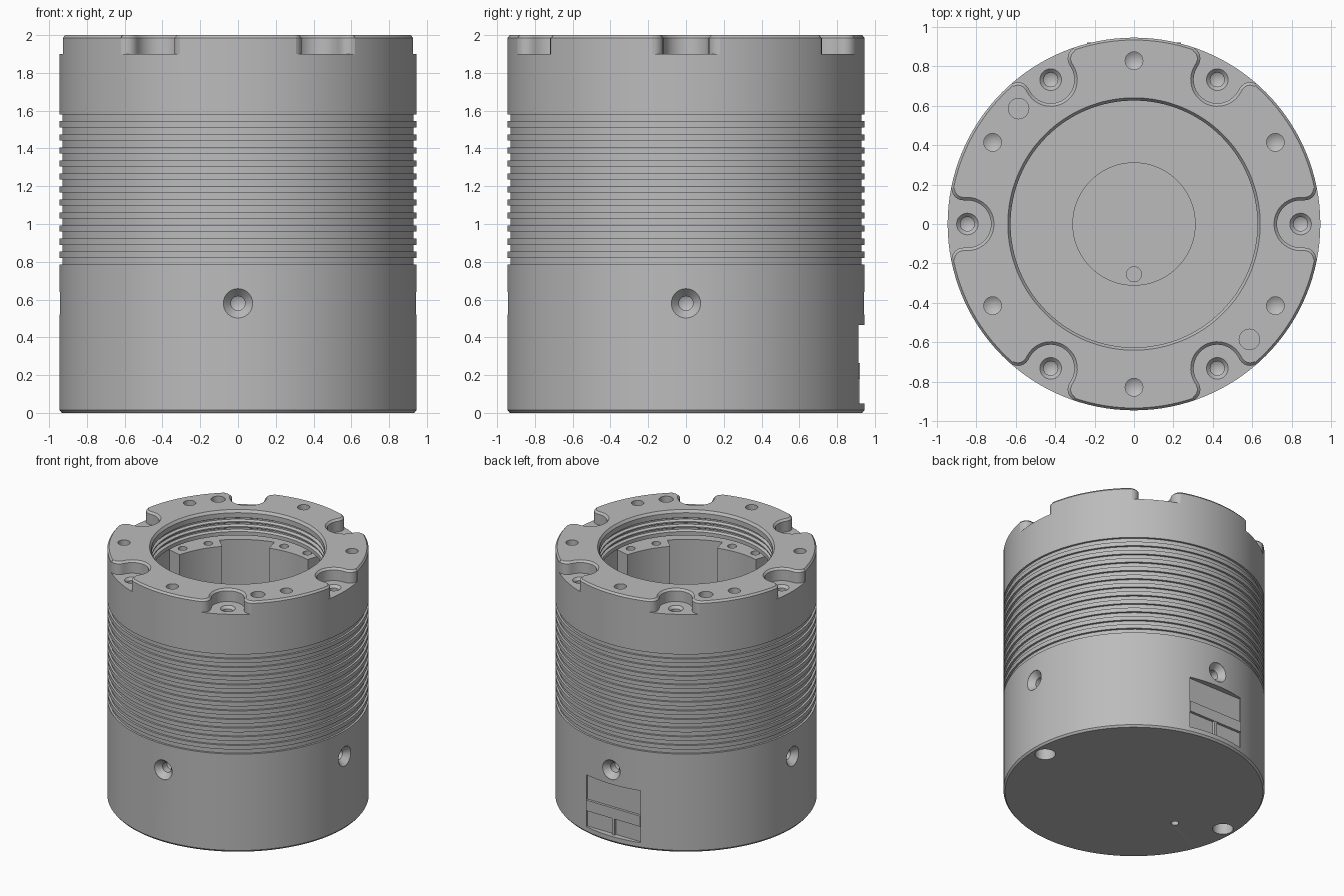
import bpy, bmesh, math
from mathutils import Matrix, Vector

cube = bpy.data.objects.get("Cube")
if cube:
    bpy.data.objects.remove(cube)

grey = bpy.data.materials.new("machined_grey")
grey.use_nodes = True
colour = (0.5, 0.5, 0.5, 1)
grey.diffuse_color = colour
grey.node_tree.nodes["Principled BSDF"].inputs["Base Color"].default_value = colour


def turn(z_angle):
    return Matrix.Rotation(math.radians(z_angle), 4, "Z")


def lathe(bm, profile, steps, matrix=Matrix()):
    """Revolve (radius, height) points about the local z axis."""
    part = bmesh.new()
    verts = [part.verts.new((r, 0, z)) for r, z in profile]
    edges = [part.edges.new(pair) for pair in zip(verts, verts[1:])]
    bmesh.ops.spin(part, geom=verts + edges, cent=(0, 0, 0), axis=(0, 0, 1),
                   angle=math.tau, steps=steps, use_duplicate=False)
    bmesh.ops.remove_doubles(part, verts=part.verts, dist=1e-5)
    merge(bm, part, matrix)


def loft(bm, rings, matrix=Matrix()):
    """Join matching rings of points and cap both ends."""
    part = bmesh.new()
    loops = [[part.verts.new(p) for p in ring] for ring in rings]
    count = len(loops[0])
    for low, high in zip(loops, loops[1:]):
        for i in range(count):
            j = (i + 1) % count
            part.faces.new((low[i], low[j], high[j], high[i]))
    part.faces.new(loops[0][::-1])
    part.faces.new(loops[-1])
    merge(bm, part, matrix)


def box(bm, low, high):
    ring = [(low[0], low[1]), (high[0], low[1]), (high[0], high[1]), (low[0], high[1])]
    loft(bm, [[(x, y, z) for x, y in ring] for z in (low[2], high[2])])


def merge(bm, part, matrix):
    bmesh.ops.recalc_face_normals(part, faces=part.faces)
    part.transform(matrix)
    mesh = bpy.data.meshes.new("part")
    part.to_mesh(mesh)
    part.free()
    bm.from_mesh(mesh)
    bpy.data.meshes.remove(mesh)


def make_object(name, bm):
    mesh = bpy.data.meshes.new(name)
    bm.to_mesh(mesh)
    bm.free()
    mesh.materials.append(grey)
    obj = bpy.data.objects.new(name, mesh)
    bpy.context.collection.objects.link(obj)
    return obj


# Turned housing: ribbed outside, threaded mouth, inner chamber and floor
R = 0.945
profile = [(0, 0), (R - 0.012, 0), (R, 0.015)]
for i in reversed(range(12)):
    top = 1.58 - 0.069 * i
    profile += [(R, top - 0.036), (R - 0.016, top - 0.036), (R - 0.016, top), (R, top)]
profile += [(R, 1.985), (R - 0.012, 2), (0.64, 2), (0.626, 1.98)]
for z in (1.94, 1.9, 1.86):
    profile += [(0.626, z), (0.645, z - 0.01), (0.645, z - 0.02), (0.626, z - 0.03)]
profile += [(0.626, 1.8), (0.85, 1.8), (0.85, 1.7), (0.66, 1.7),
            (0.66, 0.2), (0.31, 0.2), (0.31, 0.185), (0, 0.185)]
bm = bmesh.new()
lathe(bm, profile, 128)
body = make_object("housing", bm)


# Flared bolt notches around the top rim, with chamfered upper edges
def notch_outline(grow, z):
    half = []
    for i in range(11):
        a = math.radians(180 - 9 * i)
        half.append((0.845 + (0.12 + grow) * math.cos(a), (0.12 + grow) * math.sin(a)))
    for i in range(7):
        a = math.radians(-90 + 15 * i)
        half.append((0.865 + (0.06 - grow) * math.cos(a), 0.18 + (0.06 - grow) * math.sin(a)))
    half.append((1.05, 0.18))
    points = half + [(u, -v) for u, v in reversed(half[1:])]
    return [(u, v, z) for u, v in points]


notches = bmesh.new()
for k in range(6):
    loft(notches, [notch_outline(0, 1.9), notch_outline(0, 1.985),
                   notch_outline(0.025, 2.01)], turn(60 * k))

# Recesses between the inner bosses, and the socket window on the back
pockets = bmesh.new()
for k in range(6):
    arc = [math.radians(-15 + 3 * i) for i in range(11)]
    outline = [(r * math.cos(a), r * math.sin(a))
               for r, angles in ((0.77, arc), (0.62, arc[::-1])) for a in angles]
    loft(pockets, [[(x, y, z) for x, y in outline] for z in (0.205, 1.75)], turn(60 * k))
box(pockets, (-0.24, 0.9, 0.05), (0.24, 1.05, 0.465))

# Drilled holes
holes = bmesh.new()


def drill(radius, depth, place, rim=0, sink=0, tip=0.0):
    """Hole going down local z, with optional countersink and pointed end."""
    rim = rim or radius
    lathe(holes, [(0, 0.03), (rim, 0.03), (rim, 0), (radius, -sink or -0.001),
                  (radius, -depth), (0, -depth - tip)], 24, place)


def at(angle, radius, z):
    return turn(angle) @ Matrix.Translation((radius, 0, z))


sideways = Matrix.Rotation(math.radians(90), 4, "Y")
flipped = Matrix.Rotation(math.pi, 4, "X")
for k in range(6):
    drill(0.036, 0.05, at(60 * k, 0.845, 1.9), rim=0.055, sink=0.02, tip=0.02)
    drill(0.045, 0.06, at(60 * k + 30, 0.828, 2), tip=0.03)
    for side in (-8, 8):
        drill(0.033, 0.08, at(60 * k + 30 + side, 0.735, 1.7))
for angle in (135, -45):
    drill(0.052, 0.15, at(angle, 0.828, 2))
for k in range(4):
    drill(0.038, 0.1, at(90 * k, R - 0.003, 0.58) @ sideways, rim=0.078, sink=0.045, tip=0.02)
for angle in (0, 180):
    drill(0.075, 0.1, at(angle, 0.84, 0) @ flipped)
drill(0.028, 0.06, Matrix.Translation((-0.52, -0.16, 0)) @ flipped)
drill(0.038, 0.06, Matrix.Translation((0, -0.255, 0.185)))

# Cut the housing and keep the finished mesh
cutters = [make_object(name, cutter) for name, cutter in
           (("notch_cutter", notches), ("pocket_cutter", pockets), ("hole_cutter", holes))]
for cutter in cutters:
    cutter.hide_render = True
    cut = body.modifiers.new(cutter.name, "BOOLEAN")
    cut.operation = "DIFFERENCE"
    cut.solver = "EXACT"
    cut.object = cutter
bpy.context.view_layer.update()
graph = bpy.context.evaluated_depsgraph_get()
finished = bpy.data.meshes.new_from_object(body.evaluated_get(graph))
body.modifiers.clear()
body.data = finished
for cutter in cutters:
    bpy.data.objects.remove(cutter)

# Divider bar and post inside the socket window
bm = bmesh.new()
box(bm, (-0.238, 0.88, 0.18), (0.238, 0.92, 0.265))
make_object("socket_bar", bm)
bm = bmesh.new()
box(bm, (-0.012, 0.88, 0.045), (0.012, 0.918, 0.19))
make_object("socket_post", bm)

for obj in bpy.context.selected_objects:
    obj.select_set(False)
body.select_set(True)
bpy.context.view_layer.objects.active = body
bpy.ops.object.shade_smooth_by_angle(angle=math.radians(25))
